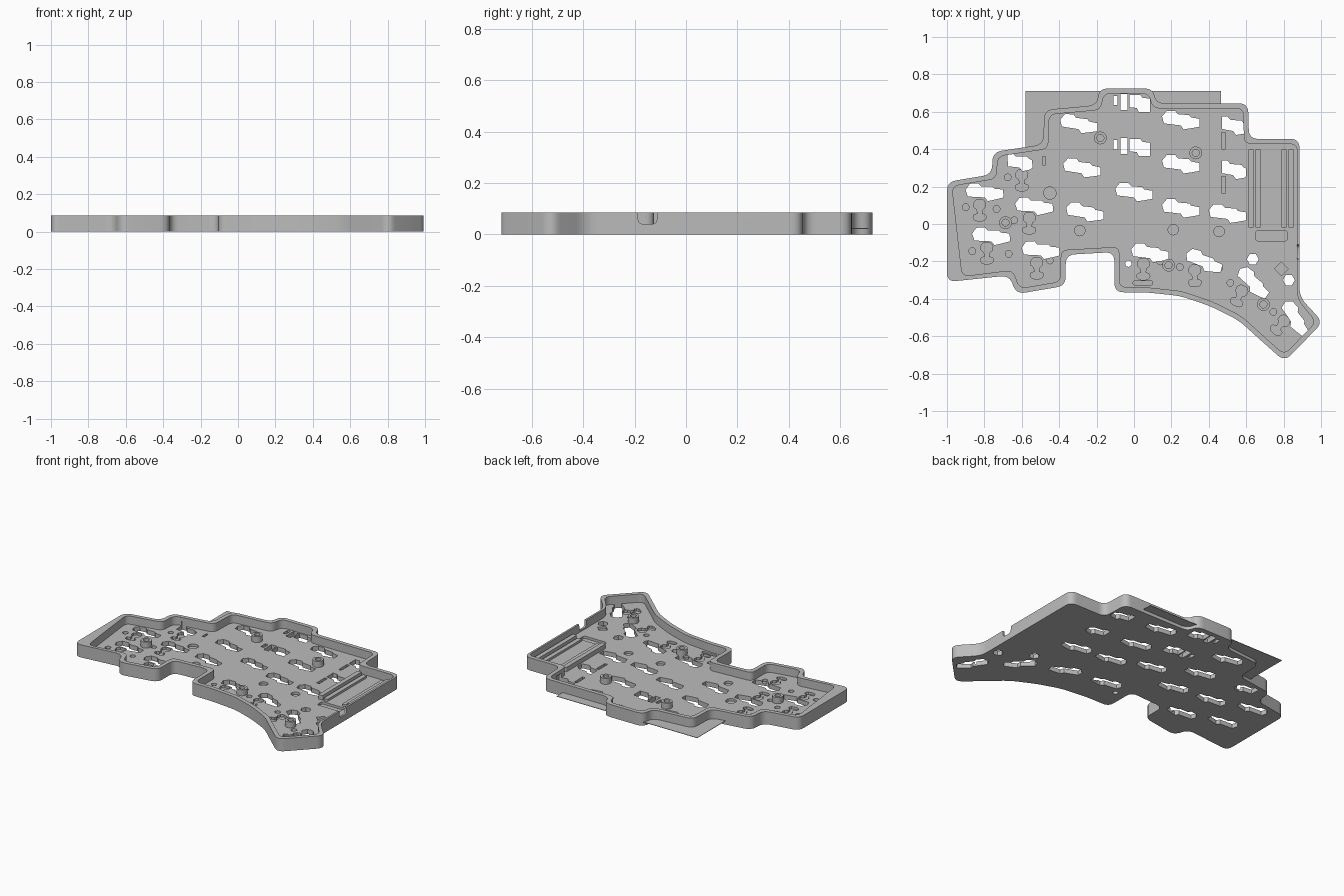
import bpy
import math
from mathutils import Vector, Matrix

cube = bpy.data.objects.get("Cube")
if cube:
    bpy.data.objects.remove(cube, do_unlink=True)

grey = bpy.data.materials.new("mid grey plastic")
grey.use_nodes = True
grey.diffuse_color = (0.5, 0.5, 0.5, 1)
grey.node_tree.nodes["Principled BSDF"].inputs["Base Color"].default_value = (0.5, 0.5, 0.5, 1)

HEIGHT, FLOOR, WALL = 0.085, 0.03, 0.027


def prisms(name, shapes, bottom, top):
    """One object holding an upright prism for every 2D shape."""
    verts, faces = [], []
    for shape in shapes:
        area = sum(a[0] * b[1] - b[0] * a[1] for a, b in zip(shape, shape[1:] + shape[:1]))
        loop = shape if area > 0 else shape[::-1]
        start, n = len(verts), len(loop)
        verts += [(p[0], p[1], bottom) for p in loop] + [(p[0], p[1], top) for p in loop]
        faces.append([start + i for i in reversed(range(n))])
        faces.append([start + n + i for i in range(n)])
        for i in range(n):
            j = (i + 1) % n
            faces.append([start + i, start + j, start + n + j, start + n + i])
    mesh = bpy.data.meshes.new(name)
    mesh.from_pydata(verts, [], faces)
    mesh.materials.append(grey)
    obj = bpy.data.objects.new(name, mesh)
    bpy.context.collection.objects.link(obj)
    return obj


def carve(obj, cutter, keep=False):
    """Subtract the cutter from the object and bake the result."""
    mod = obj.modifiers.new("carve", 'BOOLEAN')
    mod.operation, mod.solver, mod.object = 'DIFFERENCE', 'EXACT', cutter
    mod.use_self = True
    cutter.hide_render = True
    bpy.context.view_layer.update()
    graph = bpy.context.evaluated_depsgraph_get()
    baked = bpy.data.meshes.new_from_object(obj.evaluated_get(graph))
    obj.modifiers.clear()
    obj.data = baked
    if not keep:
        bpy.data.objects.remove(cutter, do_unlink=True)


def rounded(corners, radius, steps=6):
    """Replace each corner by a short curve."""
    out, n = [], len(corners)
    for i in range(n):
        p = Vector(corners[i])
        before, after = Vector(corners[i - 1]) - p, Vector(corners[(i + 1) % n]) - p
        a = p + before.normalized() * min(radius, before.length * 0.45)
        b = p + after.normalized() * min(radius, after.length * 0.45)
        for k in range(steps + 1):
            t = k / steps
            out.append(a * (1 - t) ** 2 + p * (2 * t * (1 - t)) + b * t ** 2)
    return out


def inset(corners, distance):
    """Mitred inward offset of a clockwise outline."""
    out, n = [], len(corners)
    for i in range(n):
        p = Vector(corners[i])
        d1 = (p - Vector(corners[i - 1])).normalized()
        d2 = (Vector(corners[(i + 1) % n]) - p).normalized()
        n1, n2 = Vector((d1.y, -d1.x)), Vector((d2.y, -d2.x))
        out.append(p + (n1 + n2) * distance / (1 + n1.dot(n2)))
    return out


def circle(x, y, r, sides=20):
    return [(x + r * math.cos(math.tau * i / sides), y + r * math.sin(math.tau * i / sides))
            for i in range(sides)]


def box(x0, x1, y0, y1):
    return [(x0, y0), (x1, y0), (x1, y1), (x0, y1)]


def placed(shape, x, y, degrees=0):
    turn = Matrix.Rotation(math.radians(degrees), 2)
    return [turn @ Vector(p) + Vector((x, y)) for p in shape]


# Case outline, clockwise from the left
outline = [(-1, .225), (-.76, .265), (-.755, .385), (-.485, .425), (-.48, .61), (-.2, .635),
           (-.185, .725), (.1, .725), (.12, .645), (.61, .645), (.615, .455), (.885, .455),
           (.885, -.39), (1.01, -.525), (.805, -.735), (.67, -.615), (.56, -.515), (.41, -.44),
           (.25, -.385), (.06, -.365), (-.105, -.365), (-.105, -.15), (-.365, -.165),
           (-.365, -.33), (-.63, -.375), (-.665, -.275), (-1, -.31)]
pocket = inset(outline, WALL)
pocket[-1].x += 0.055          # wedge-shaped left wall
for corner in pocket[11:13]:   # thinner right wall
    corner.x += 0.014
tray = prisms("case_tray", [rounded(outline, 0.05)], 0, HEIGHT)
carve(tray, prisms("pocket_cutter", [rounded(pocket, 0.04)], FLOOR, 1))

# Port notch in the right wall
notch = rounded([(-.195, .2), (-.185, .04), (-.115, .04), (-.1, .2)], 0.02)
port = prisms("port_cutter", [notch], 0, 0.1)
port.matrix_world = Matrix(((0, 0, 1, 0.83), (1, 0, 0, 0), (0, 1, 0, 0), (0, 0, 0, 1)))
carve(tray, port)

# Switch socket openings, with a stepped outline
socket = [(-.1, .015), (-.075, .045), (-.03, .045), (-.015, .027), (.045, .022), (.055, .01),
          (.1, .002), (.1, -.04), (.055, -.048), (.015, -.054), (0, -.033), (-.09, -.022)]
half_socket = [(max(-.06, min(.07, x)), y) for x, y in socket]
openings = []
for row in range(3):
    drop = row * 0.236
    openings += [placed(socket, -.295 + row * .016, .54 - drop, -2),
                 placed(socket, .25, .56 - drop)]
    if row < 2:
        openings += [placed(half_socket, .53, .53 - drop),
                     box(-.11, -.088, .635 - drop, .685 - drop),
                     box(-.072, -.034, .61 - drop, .695 - drop),
                     placed([(-.05, .045), (.01, .045), (.02, .03), (.06, .025), (.06, -.045),
                             (0, -.045), (-.01, -.025), (-.05, -.02)], .025, .645 - drop)]
singles = [(0, .175, 0), (.5, .06, 0), (-.8, .175, 4), (-.765, -.06, 4), (-.535, .1, 4),
           (-.5, -.135, 4), (.085, -.15, 0), (.375, -.195, -14), (.64, -.31, -35), (.865, -.5, -48)]
openings += [placed(socket, *spot) for spot in singles]
openings += [placed(half_socket, -.615, .335, 4), circle(-.03, -.212, .017),
             circle(.635, -.188, .032, 6), circle(.828, -.3, .032, 6)]
socket_cutter = prisms("socket_cutter", openings, -0.1, 0.06)
carve(tray, socket_cutter, keep=True)

# Shallow recesses in the floor
right_half = [(.018, .03), (.032, .012), (.03, -.01), (.014, -.025), (.012, -.045),
              (.032, -.052), (.035, -.068), (.025, -.08), (.008, -.084)]
keyhole = right_half + [(-x, y) for x, y in reversed(right_half)]
key_spots = [(-.6, .26), (-.825, .1), (-.56, .03), (-.787, -.13), (-.52, -.21),
             (.05, -.215), (.325, -.25), (.575, -.36, -25), (.8, -.52, -40)]
recesses = [placed(keyhole, *spot) for spot in key_spots]
recesses += [circle(x, y, .018) for x, y in
             [(-.675, .25), (-.9, .09), (-.64, .02), (-.865, -.145), (-.45, -.195), (.245, -.23),
              (.515, -.315), (.745, -.47), (-.67, -.16), (.14, -.2), (.455, -.235), (-.735, .08)]]
recesses += [circle(x, y, .028) for x, y in [(-.29, -.035), (.21, -.03), (.455, -.04)]]
recesses += [box(.468, .488, y, y + .09) for y in (.4, .165)]
recesses += [circle(-.45, .165, .033), circle(.788, -.24, .037, 4),
             rounded(box(.65, .82, -.09, -.035), .015), rounded(box(-.005, .1, -.325, -.305), .01),
             box(-.488, -.472, .315, .36)]
carve(tray, prisms("recess_cutter", recesses, 0.014, 0.06))

# Screw posts with blind holes
posts = [(-.18, .46), (.33, .38), (-.687, .007), (.185, -.22), (.692, -.43)]
screw_posts = prisms("screw_posts", [circle(x, y, .034, 28) for x, y in posts], FLOOR - .005, .07)
carve(screw_posts, prisms("screw_hole_cutter", [circle(x, y, .019) for x, y in posts], .035, .1))

# Controller rails: a tall and a low strip on each side
tall_rails = prisms("tall_rails", [rounded(box(x, x + .03, -.02, .4), .008)
                                   for x in (.61, .825)], FLOOR - .005, .06)
low_rails = prisms("low_rails", [rounded(box(x, x + .03, -.02, .4), .008)
                                 for x in (.648, .787)], FLOOR - .005, .045)

# Thin sheet sticking out behind the case
sheet = prisms("back_sheet", [box(-.58, .465, .38, .71)], .022, .025)
carve(sheet, socket_cutter)

for obj in (tray, screw_posts, tall_rails, low_rails, sheet):
    bpy.ops.object.select_all(action='DESELECT')
    obj.select_set(True)
    bpy.context.view_layer.objects.active = obj
    bpy.ops.object.shade_smooth_by_angle(angle=math.radians(30))
